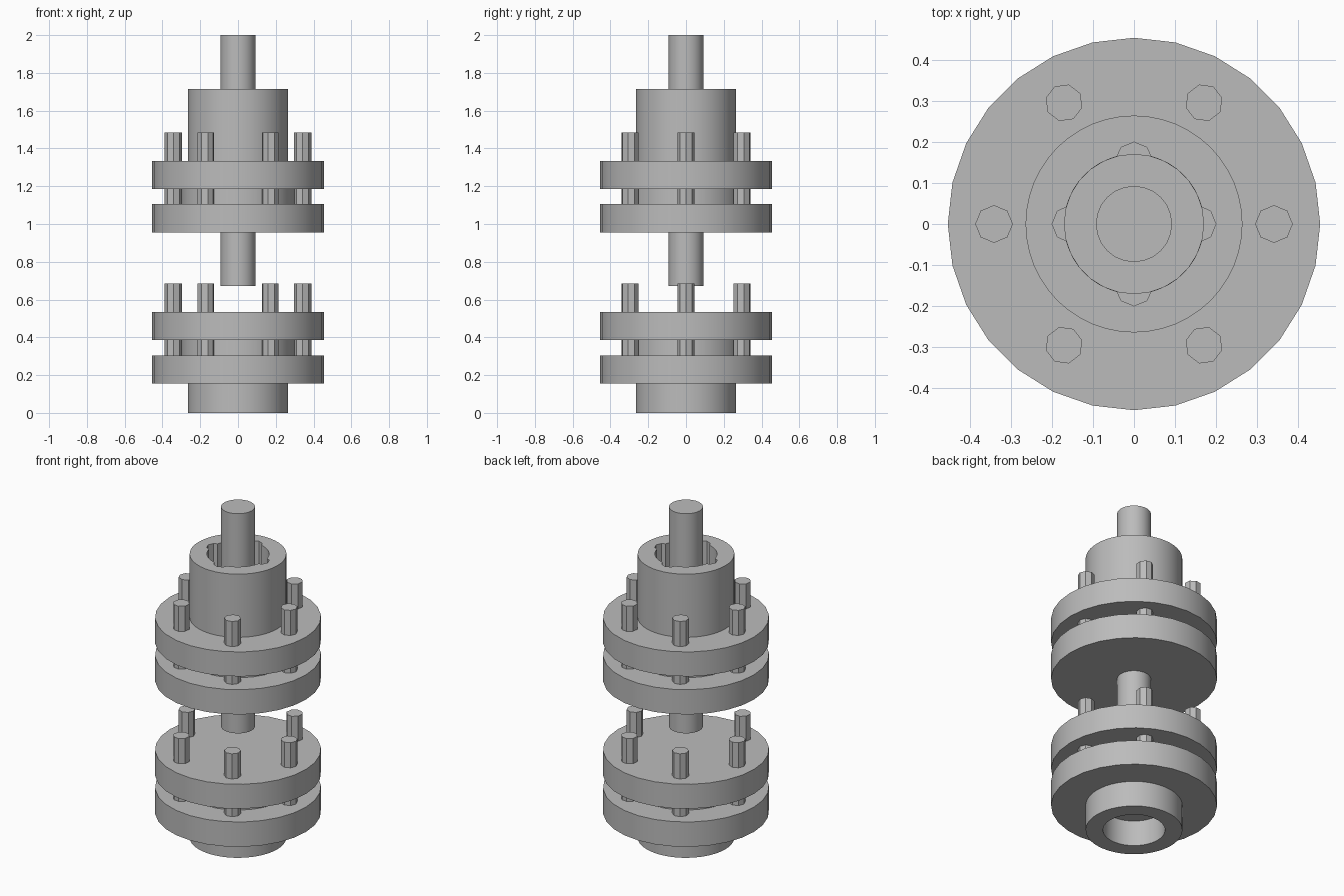
import bpy, bmesh, math
from mathutils import Matrix

if "Cube" in bpy.data.objects:
    bpy.data.objects.remove(bpy.data.objects["Cube"])

steel = bpy.data.materials.new("plain_grey")
steel.use_nodes = True
grey = (0.5, 0.5, 0.5, 1)
steel.diffuse_color = grey
steel.node_tree.nodes["Principled BSDF"].inputs["Base Color"].default_value = grey


def disc(name, radius, z0, z1, sides, inner=0, angle=0, offset=0):
    """Upright cylinder, or a tube when inner is given, moved outwards along angle."""
    bm = bmesh.new()

    def ring(r, z):
        return [bm.verts.new((r * math.cos(2 * math.pi * i / sides),
                              r * math.sin(2 * math.pi * i / sides), z))
                for i in range(sides)]

    def bridge(a, b):
        for i in range(sides):
            j = (i + 1) % sides
            bm.faces.new((a[i], a[j], b[j], b[i]))

    low, high = ring(radius, z0), ring(radius, z1)
    bridge(low, high)
    if inner:
        low_in, high_in = ring(inner, z0), ring(inner, z1)
        bridge(high, high_in)
        bridge(high_in, low_in)
        bridge(low_in, low)
    else:
        bm.faces.new(low)
        bm.faces.new(high)
    bmesh.ops.recalc_face_normals(bm, faces=bm.faces)
    bm.transform(Matrix.Rotation(angle, 4, "Z") @ Matrix.Translation((offset, 0, 0)))
    mesh = bpy.data.meshes.new(name)
    bm.to_mesh(mesh)
    bm.free()
    mesh.materials.append(steel)
    obj = bpy.data.objects.new(name, mesh)
    bpy.context.collection.objects.link(obj)
    return obj


def smooth(obj):
    bpy.ops.object.select_all(action="DESELECT")
    obj.select_set(True)
    bpy.context.view_layer.objects.active = obj
    bpy.ops.object.shade_smooth_by_angle(angle=math.radians(30))


FLANGE, HUB, BORE = 0.455, 0.265, 0.17
parts = []

# Two flange pairs, each with a spacer and six bolts
for level, base, bore in (("lower", 0.155, 0), ("upper", 0.955, BORE)):
    parts += [
        disc(level + "_bottom_flange", FLANGE, base, base + 0.15, 28),
        disc(level + "_spacer", 0.3, base + 0.15, base + 0.23, 28),
        disc(level + "_top_flange", FLANGE, base + 0.23, base + 0.378, 28, bore),
    ]
    for i in range(6):
        parts.append(disc(f"{level}_bolt_{i + 1}", 0.046, base + 0.08, base + 0.53, 8,
                          angle=i * math.pi / 3, offset=0.342))

# Hubs and shaft
parts.append(disc("lower_hub", HUB, 0, 0.155, 48, BORE))
upper_hub = disc("upper_hub", HUB, 1.333, 1.715, 48, BORE)
parts.append(upper_hub)
parts.append(disc("shaft", 0.093, 0.672, 2, 24))

# Four rounded keyways cut in the upper hub
for i in range(4):
    cutter = disc("keyway_cutter", 0.045, 1.3, 1.75, 8, angle=i * math.pi / 2, offset=0.155)
    cutter.hide_render = True
    cut = upper_hub.modifiers.new("keyway", "BOOLEAN")
    cut.operation, cut.solver, cut.object = "DIFFERENCE", "EXACT", cutter
    bpy.context.view_layer.objects.active = upper_hub
    bpy.ops.object.modifier_apply(modifier=cut.name)
    bpy.data.objects.remove(cutter)

for part in parts:
    smooth(part)
